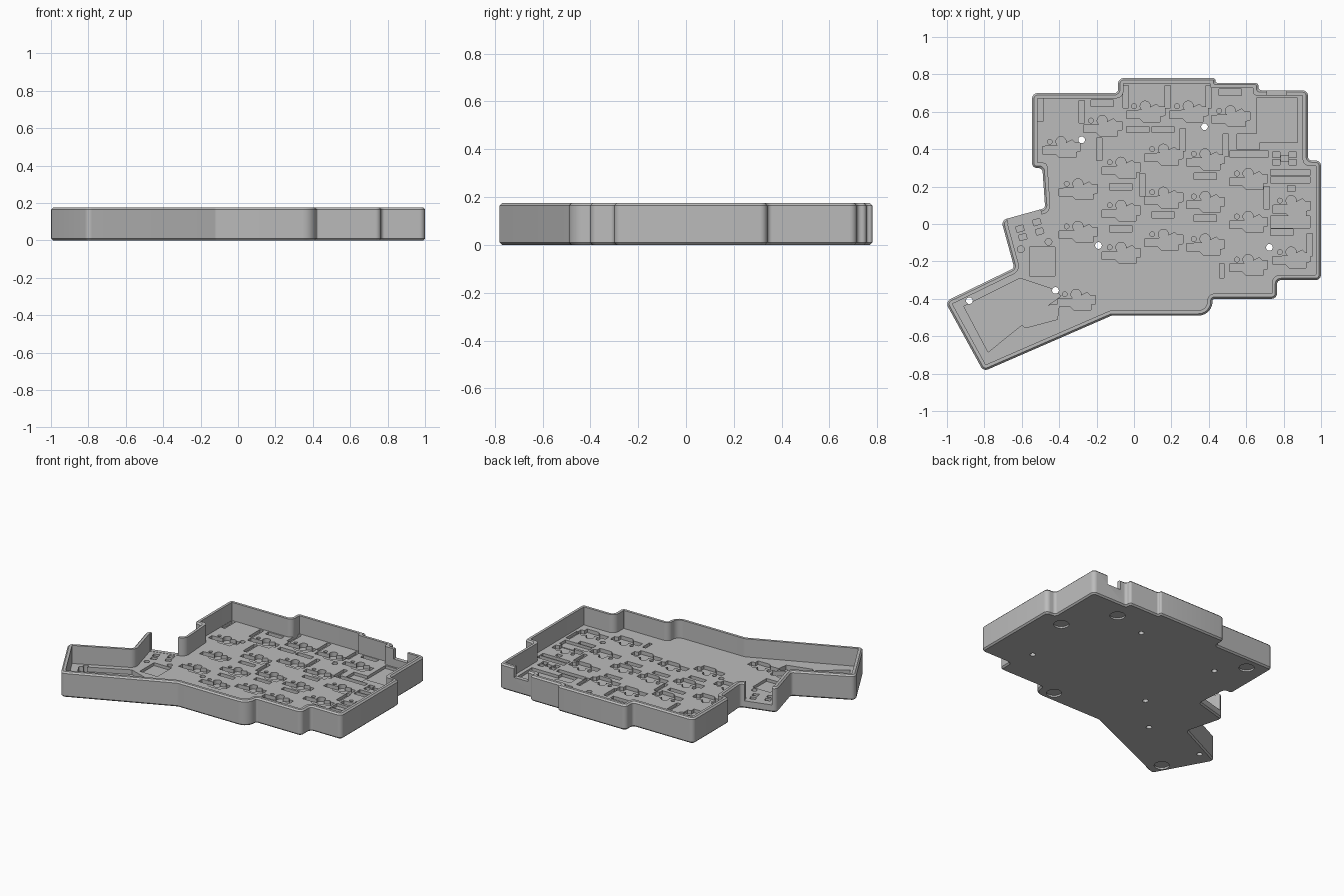
import bpy, bmesh, math
from mathutils import Vector, Matrix

cube = bpy.data.objects.get("Cube")
if cube:
    bpy.data.objects.remove(cube, do_unlink=True)

HEIGHT, FLOOR, WALL, CHAMFER = 0.175, 0.05, 0.028, 0.01
ARC_STEPS = 6

grey = bpy.data.materials.new("case grey")
grey.use_nodes = True
colour = (0.5, 0.5, 0.5, 1)
grey.diffuse_color = colour
grey.node_tree.nodes["Principled BSDF"].inputs["Base Color"].default_value = colour

# Case outline, counterclockwise: x, y, corner radius
R = 0.03
OUTLINE = [
    (-.545, .70, R), (-.545, .30, .025), (-.49, .30, .025), (-.475, .085, .02),
    (-.71, .02, R), (-.64, -.235, .02), (-1.01, -.415, R), (-.805, -.788, R),
    (-.12, -.49, R), (.42, -.49, .075), (.42, -.40, .01), (.765, -.40, R),
    (.765, -.30, .02), (1, -.30, R), (1, .34, R), (.93, .34, .02),
    (.93, .715, R), (.665, .715, .018), (.665, .755, .018), (.435, .755, .012),
    (.435, .78, .012), (-.085, .78, R), (-.085, .70, .02)]


def rounded_ring(inset):
    """Outline moved inward, with filleted corners; same point count every time."""
    n = len(OUTLINE)
    base = [Vector(p[:2]) for p in OUTLINE]
    moved = []
    for i in range(n):
        a = (base[i] - base[i - 1]).normalized()
        b = (base[(i + 1) % n] - base[i]).normalized()
        na, nb = Vector((-a.y, a.x)), Vector((-b.y, b.x))
        moved.append(base[i] + (na + nb) * inset / (1 + na.dot(nb)))
    ring = []
    for i in range(n):
        back, ahead = moved[i - 1] - moved[i], moved[(i + 1) % n] - moved[i]
        shortest = min(back.length, ahead.length)
        a, b = -back.normalized(), ahead.normalized()
        turn = math.atan2(a.x * b.y - a.y * b.x, a.dot(b))
        half = math.tan(abs(turn) / 2)
        if turn > 0:
            tangent = max(OUTLINE[i][2] - inset, 0.002) * half
        else:
            tangent = min((OUTLINE[i][2] + inset) * half, shortest * 0.45)
        radius = tangent / half
        side = math.copysign(1, turn)
        start = moved[i] - a * tangent
        centre = start + Vector((-a.y, a.x)) * radius * side
        for k in range(ARC_STEPS + 1):
            spin = Matrix.Rotation(turn * k / ARC_STEPS, 2)
            ring.append(centre + spin @ (start - centre))
    return ring


def finish(bm, name):
    bmesh.ops.recalc_face_normals(bm, faces=bm.faces)
    mesh = bpy.data.meshes.new(name)
    bm.to_mesh(mesh)
    bm.free()
    mesh.materials.append(grey)
    obj = bpy.data.objects.new(name, mesh)
    bpy.context.collection.objects.link(obj)
    return obj


def prism(bm, points, z0, z1):
    low = [bm.verts.new((x, y, z0)) for x, y in points]
    high = [bm.verts.new((x, y, z1)) for x, y in points]
    bm.faces.new(low[::-1])
    bm.faces.new(high)
    for i in range(len(low)):
        j = (i + 1) % len(low)
        bm.faces.new((low[i], low[j], high[j], high[i]))


def disc(x, y, radius, sides=24):
    angles = [math.tau * k / sides for k in range(sides)]
    return [(x + radius * math.cos(t), y + radius * math.sin(t)) for t in angles]


def box(x, y, w, d, degrees=0):
    spin = Matrix.Rotation(math.radians(degrees), 2)
    corners = ((-1, -1), (1, -1), (1, 1), (-1, 1))
    return [Vector((x, y)) + spin @ Vector((w * s / 2, d * t / 2)) for s, t in corners]


# Tray: rings lofted from the bottom, over the rim and down to the floor
bm = bmesh.new()
levels = [(CHAMFER, 0), (0, CHAMFER), (0, HEIGHT - CHAMFER), (CHAMFER, HEIGHT),
          (WALL, HEIGHT), (WALL, FLOOR)]
rings = [[bm.verts.new((p.x, p.y, z)) for p in rounded_ring(d)] for d, z in levels]
for lower, upper in zip(rings, rings[1:]):
    for i in range(len(lower)):
        j = (i + 1) % len(lower)
        bm.faces.new((lower[i], lower[j], upper[j], upper[i]))
bm.faces.new(rings[0][::-1])
bm.faces.new(rings[-1])
case = finish(bm, "case_tray")

# Key socket pockets: column x, list of y
KEYS = [(-.39, [.44]), (-.30, [.215, -.013]), (-.31, [-.376]), (-.17, [.553]),
        (-.07, [.33, .10, -.125]), (.06, [.63]), (.157, [.40, .17, -.055]),
        (.29, [.63]), (.38, [.375, .147, -.08]), (.515, [.605]),
        (.61, [.27, .04, -.19]), (.84, [.125, -.15])]
SOCKET = [(-.10, -.025), (0, -.02), (.04, 0), (.06, .01), (.075, -.005),
          (.105, -.005), (.105, -.05), (.08, -.055), (.08, -.085),
          (-.01, -.085), (-.03, -.065), (-.10, -.065)]
sockets, posts, slots = bmesh.new(), bmesh.new(), bmesh.new()
for x, column in KEYS:
    for y in column:
        prism(sockets, [(x + u, y + v) for u, v in SOCKET], FLOOR - .025, .07)
        prism(posts, disc(x, y, .027), FLOOR - .03, .072)
        prism(posts, disc(x - .06, y, .013, 16), FLOOR - .03, .072)

# Small component slots
UPRIGHT = [(-.50, .61), (-.28, .60), (-.045, .68), (.18, .68), (.40, .68),
           (-.185, .40), (.26, .45), (.045, .21), (.49, .42), (.71, .14), (.94, -.11)]
FLAT = [(-.17, .645), (.02, .505), (.155, .505), (.515, .705), (-.07, .20),
        (.155, .05), (.38, .255), (.38, .03), (-.07, -.025), (.79, -.045)]
TINY = [(.76, .37), (.85, .37), (.76, .33), (.85, .33), (.805, .35), (.84, .19)]
TILTED = [(-.61, -.025), (-.52, .01), (-.595, -.07), (-.505, -.04)]
pockets = [box(x, y, .03, .12) for x, y in UPRIGHT]
pockets += [box(x, y, .12, .034) for x, y in FLAT]
pockets += [box(x, y, .04, .03) for x, y in TINY]
pockets += [box(x, y, .04, .03, 16) for x, y in TILTED]
pockets += [box(.47, -.25, .025, .075), box(.615, .375, .21, .033),
            box(.61, .44, .12, .085), box(.835, .275, .21, .033),
            box(.835, .235, .21, .03), box(.835, .01, .21, .065)]
# Controller bay, switch bay and its pegs
pockets += [box(.765, .555, .22, .24), box(-.49, -.20, .135, .155),
            disc(-.605, -.135, .018), disc(-.457, -.095, .018)]
for points in pockets:
    prism(slots, points, FLOOR - .02, .065)

# Battery bay in the thumb area
bay = bmesh.new()
prism(bay, [(-.91, -.44), (-.78, -.685), (-.60, -.54), (-.58, -.555), (-.41, -.51),
            (-.40, -.43), (-.46, -.435), (-.39, -.385), (-.43, -.35), (-.61, -.29)],
      FLOOR - .032, .068)

# Screw holes and foot recesses
holes = bmesh.new()
for x, y in [(-.28, .45), (.377, .52), (-.19, -.115), (.724, -.125),
             (-.42, -.355), (-.88, -.41)]:
    prism(holes, disc(x, y, .018), -.05, .08)
feet = bmesh.new()
for x, y in [(.83, .28), (.63, .59), (-.41, .61), (.31, -.41), (-.79, -.67)]:
    prism(feet, disc(x, y, .048, 32), -.05, .012)

# Openings through the walls: side connector and rear port
openings = bmesh.new()
prism(openings, box(-.592, .06, .185, .11, 15.8), FLOOR + .002, .3)
prism(openings, box(.763, .70, .105, .08), .105, .3)

cuts = {"socket_cutter": sockets, "post_cutter": posts, "slot_cutter": slots,
        "bay_cutter": bay, "hole_cutter": holes, "foot_cutter": feet,
        "opening_cutter": openings}
bpy.ops.object.select_all(action="DESELECT")
bpy.context.view_layer.objects.active = case
case.select_set(True)
for name, cut in cuts.items():
    cutter = finish(cut, name)
    cutter.hide_render = True
    mod = case.modifiers.new(name, "BOOLEAN")
    mod.operation, mod.solver, mod.object = "DIFFERENCE", "EXACT", cutter
    mod.use_self = True
    bpy.ops.object.modifier_apply(modifier=mod.name)
    bpy.data.objects.remove(cutter, do_unlink=True)

bpy.ops.object.shade_smooth_by_angle(angle=math.radians(30))
